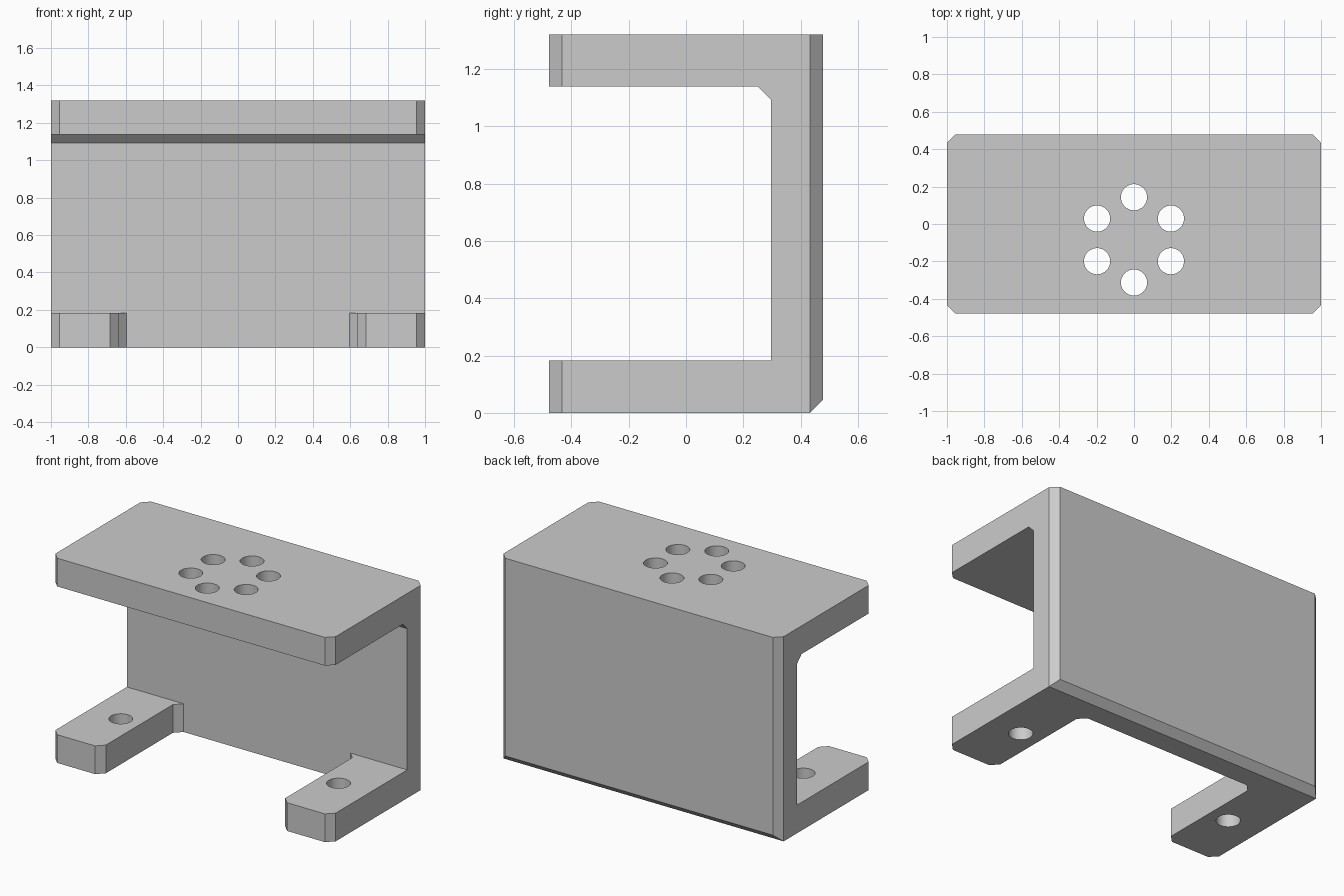
import bpy, bmesh
from math import sin, cos, pi, radians
from mathutils import Vector

cube = bpy.data.objects.get("Cube")
if cube:
    bpy.data.objects.remove(cube, do_unlink=True)

# Main sizes
W, D, H = 1.0, 0.478, 1.32   # half width, half depth, height
T, C = 0.182, 0.045          # plate thickness, chamfer size
WALL = D - T                 # inner face of the back wall
FOOT = 0.64                  # inner side of each foot
HOLE_Y, HOLE_R, RING_R = -0.085, 0.07, 0.228

grey = bpy.data.materials.new("light grey")
grey.use_nodes = True
grey.diffuse_color = (0.6, 0.6, 0.6, 1)
grey.node_tree.nodes["Principled BSDF"].inputs["Base Color"].default_value = (0.6, 0.6, 0.6, 1)


def prism(name, points, offset):
    """Extrude a closed loop of 3D points along the offset."""
    bm = bmesh.new()
    face = bm.faces.new([bm.verts.new(p) for p in points])
    ext = bmesh.ops.extrude_face_region(bm, geom=[face])
    moved = [v for v in ext["geom"] if isinstance(v, bmesh.types.BMVert)]
    bmesh.ops.translate(bm, verts=moved, vec=Vector(offset))
    bmesh.ops.recalc_face_normals(bm, faces=bm.faces)
    mesh = bpy.data.meshes.new(name)
    bm.to_mesh(mesh)
    bm.free()
    mesh.materials.append(grey)
    obj = bpy.data.objects.new(name, mesh)
    bpy.context.collection.objects.link(obj)
    return obj


def combine(target, tool, operation):
    """Apply a boolean and discard the tool."""
    bpy.context.view_layer.objects.active = target
    mod = target.modifiers.new(tool.name, "BOOLEAN")
    mod.object, mod.operation, mod.solver = tool, operation, "EXACT"
    bpy.ops.object.modifier_apply(modifier=mod.name)
    bpy.data.objects.remove(tool, do_unlink=True)


def plan_prism(name, plan, z0, z1):
    return prism(name, [(x, y, z0) for x, y in plan], (0, 0, z1 - z0))


def drill(x, y, z0, z1):
    n = 48
    ring = [(x + HOLE_R * cos(2 * pi * i / n), y + HOLE_R * sin(2 * pi * i / n))
            for i in range(n)]
    combine(bracket, plan_prism("hole_cutter", ring, z0, z1), "DIFFERENCE")


# C-shaped side profile, with inner gusset and chamfered lower back edge
profile = [(-D, 0), (D - C, 0), (D, C), (D, H), (-D, H), (-D, H - T),
           (WALL - C, H - T), (WALL, H - T - C), (WALL, T), (-D, T)]
bracket = prism("bracket", [(-W, y, z) for y, z in profile], (2 * W, 0, 0))

# Chamfered outer corners
outline = [(-W, C - D), (C - W, -D), (W - C, -D), (W, C - D),
           (W, D - C), (W - C, D), (C - W, D), (-W, D - C)]
combine(bracket, plan_prism("outline_cutter", outline, -1, 2), "INTERSECT")

# Gap between the feet, flared at the tips and narrowed at the wall
half = [(FOOT + 2 * C, -D - C), (FOOT, C - D), (FOOT, WALL - C), (FOOT - C, WALL)]
gap = half + [(-x, y) for x, y in reversed(half)]
combine(bracket, plan_prism("gap_cutter", gap, -0.2, 0.5), "DIFFERENCE")

# Ring of holes in the top plate
for k in range(6):
    a = pi / 2 + k * pi / 3
    drill(RING_R * cos(a), HOLE_Y + RING_R * sin(a), 1, 1.5)

# One mounting hole in each foot
for side in (-1, 1):
    drill(side * 0.777, HOLE_Y, -0.2, 0.5)

bpy.ops.object.select_all(action="DESELECT")
bracket.select_set(True)
bpy.context.view_layer.objects.active = bracket
bpy.ops.object.shade_smooth_by_angle(angle=radians(25))
